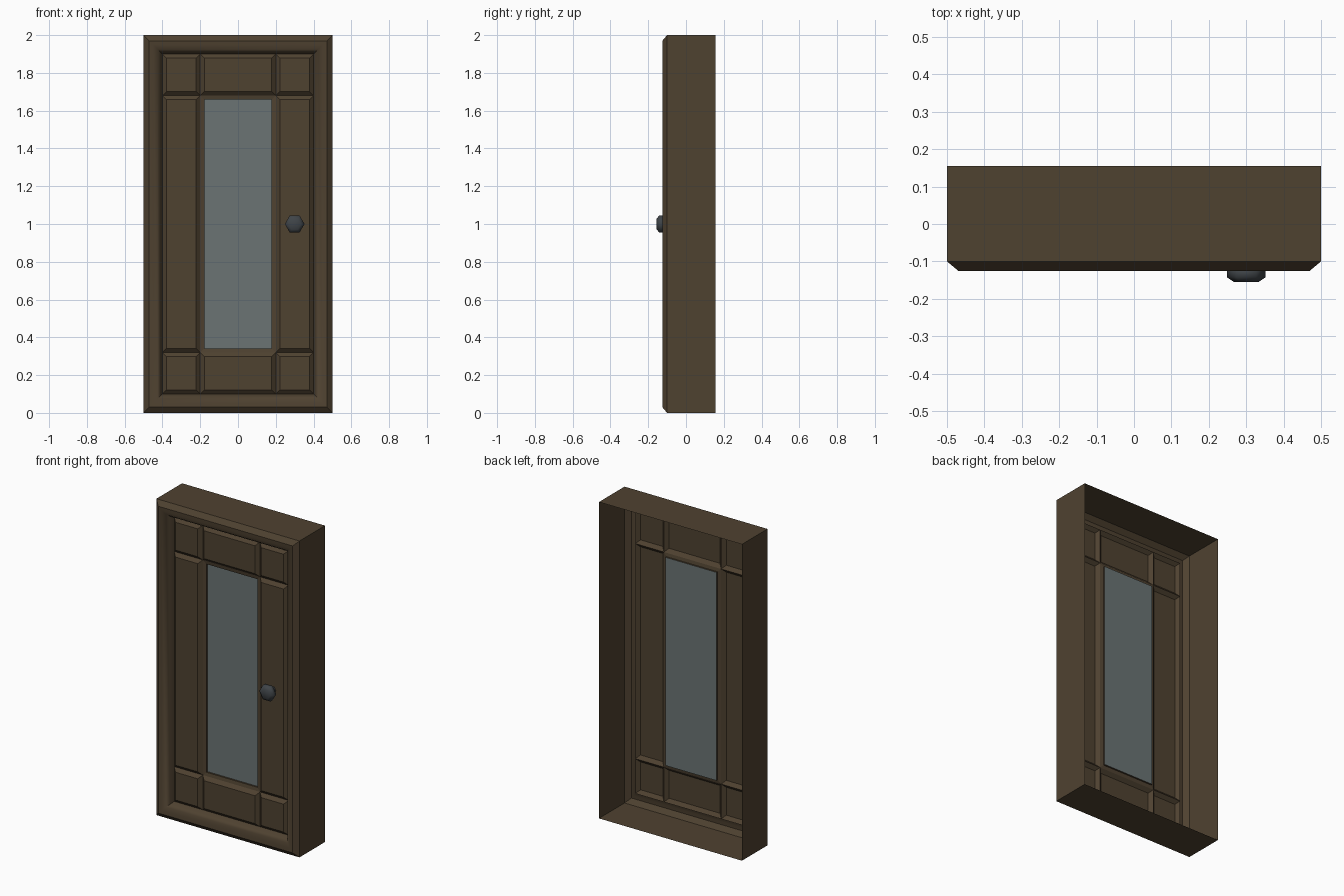
import bpy, bmesh, math

if "Cube" in bpy.data.objects:
    bpy.data.objects.remove(bpy.data.objects["Cube"])

def material(name, rgb):
    m = bpy.data.materials.new(name)
    m.diffuse_color = (*rgb, 1)
    m.use_nodes = True
    m.node_tree.nodes["Principled BSDF"].inputs["Base Color"].default_value = m.diffuse_color
    return m

WOOD = material("dark_wood", (0.078, 0.054, 0.030))
GLASS = material("glass", (0.145, 0.175, 0.175))
METAL = material("dark_metal", (0.05, 0.058, 0.065))

def finish(name, bm, mat, smooth=None):
    me = bpy.data.meshes.new(name)
    bm.to_mesh(me)
    bm.free()
    me.materials.append(mat)
    ob = bpy.data.objects.new(name, me)
    bpy.context.collection.objects.link(ob)
    if smooth:
        bpy.ops.object.select_all(action='DESELECT')
        ob.select_set(True)
        bpy.context.view_layer.objects.active = ob
        bpy.ops.object.shade_smooth_by_angle(angle=math.radians(smooth))
    return ob

def loft(bm, loops, cap=False):
    """Skin a list of point loops, facing the front (-y)."""
    rings = [[bm.verts.new(p) for p in loop] for loop in loops]
    n = len(rings[0])
    for a, b in zip(rings, rings[1:]):
        for i in range(n):
            j = (i + 1) % n
            bm.faces.new((a[i], a[j], b[j], b[i]))
    if cap:
        bm.faces.new(rings[-1])

def rect(x0, x1, z0, z1, inset, y):
    x0, x1, z0, z1 = x0 + inset, x1 - inset, z0 + inset, z1 - inset
    return [(x0, y, z0), (x1, y, z0), (x1, y, z1), (x0, y, z1)]

GROOVE, FACE, PANE, RIM = -0.065, -0.085, -0.05, 0.022

# moulded surround: (inset, depth) profile, open at the back
profile = [(0, 0.155), (0, -0.1), (0.03, -0.125), (0.052, -0.122),
           (0.075, -0.111), (0.09, -0.093), (0.1, GROOVE)]
bm = bmesh.new()
loft(bm, [rect(-0.5, 0.5, 0, 2, d, y) for d, y in profile])
finish("door_surround", bm, WOOD, 40)

# grid of raised panels around the central window
xs = [-0.4, -0.2, 0.2, 0.4]
zs = [0.1, 0.32, 1.68, 1.9]
for c in range(3):
    for r in range(3):
        cell = (xs[c], xs[c + 1], zs[r], zs[r + 1])
        bm = bmesh.new()
        if (c, r) == (1, 1):
            # window rim and recessed pane
            loft(bm, [rect(*cell, 0, GROOVE), rect(*cell, RIM, GROOVE + 0.004),
                      rect(*cell, RIM, PANE)])
            finish("window_rim", bm, WOOD)
            bm = bmesh.new()
            loft(bm, [rect(*cell, RIM, PANE)], cap=True)
            finish("window_pane", bm, GLASS)
        else:
            loft(bm, [rect(*cell, 0, GROOVE), rect(*cell, RIM, FACE)], cap=True)
            finish(f"panel_{r}_{c}", bm, WOOD)

# six-sided knob turned about the y axis
def hexagon(radius, y):
    return [(0.3 + radius * math.cos(i * math.pi / 3), y,
             1 + radius * math.sin(i * math.pi / 3)) for i in range(6)]

bm = bmesh.new()
loft(bm, [hexagon(r, y) for r, y in [(0.025, FACE), (0.025, -0.105), (0.052, -0.12),
                                     (0.052, -0.142), (0.033, -0.155)]], cap=True)
finish("door_knob", bm, METAL, 62)
